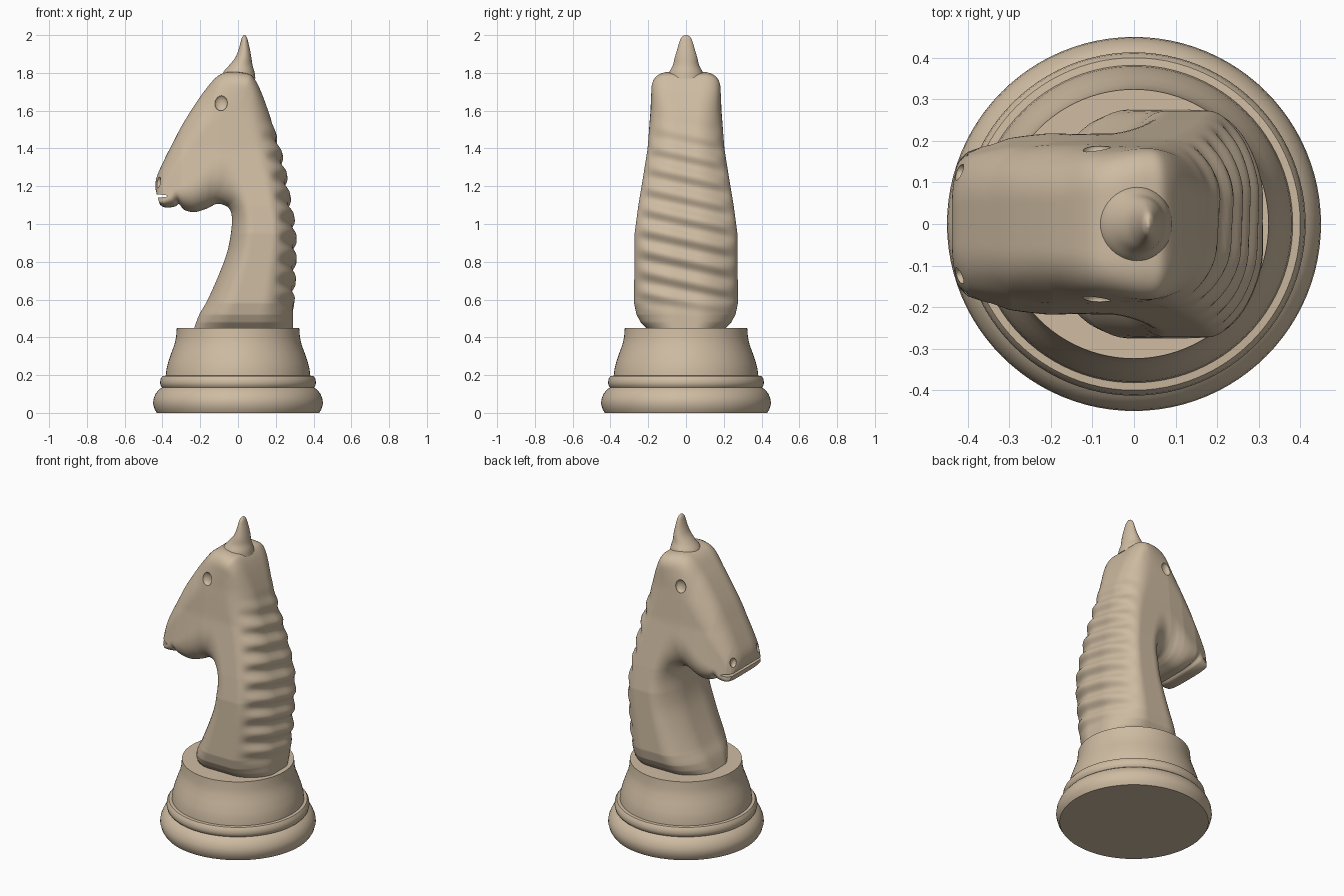
import bpy, bmesh, math
from mathutils import Vector

if "Cube" in bpy.data.objects:
    bpy.data.objects.remove(bpy.data.objects["Cube"])

TAN = bpy.data.materials.new("tan")
TAN.diffuse_color = (0.62, 0.50, 0.36, 1)
TAN.use_nodes = True
TAN.node_tree.nodes["Principled BSDF"].inputs["Base Color"].default_value = TAN.diffuse_color


def loft(name, rings, angle=35):
    """Skin a list of closed rings and cap both ends."""
    bm = bmesh.new()
    vs = [[bm.verts.new(p) for p in r] for r in rings]
    n = len(rings[0])
    for a, b in zip(vs, vs[1:]):
        for i in range(n):
            bm.faces.new((a[i], a[(i + 1) % n], b[(i + 1) % n], b[i]))
    bm.faces.new(vs[0])
    bm.faces.new(vs[-1])
    bmesh.ops.recalc_face_normals(bm, faces=bm.faces)
    me = bpy.data.meshes.new(name)
    bm.to_mesh(me)
    bm.free()
    ob = bpy.data.objects.new(name, me)
    bpy.context.collection.objects.link(ob)
    me.materials.append(TAN)
    bpy.ops.object.select_all(action='DESELECT')
    ob.select_set(True)
    bpy.context.view_layer.objects.active = ob
    bpy.ops.object.shade_smooth_by_angle(angle=math.radians(angle))
    return ob


def ellipse(cx, rx, ry, z, n=64):
    return [(cx + rx * math.cos(2 * math.pi * i / n), ry * math.sin(2 * math.pi * i / n), z) for i in range(n)]


def lerp(table, v):
    if v <= table[0][0]:
        return table[0][1]
    for (a, p), (b, q) in zip(table, table[1:]):
        if v <= b:
            return p + (q - p) * (v - a) / (b - a)
    return table[-1][1]


def spline(keys, sub):
    """Catmull-Rom through tuples of numbers."""
    out = []
    for i in range(len(keys) - 1):
        p = [keys[max(0, min(len(keys) - 1, i + k))] for k in (-1, 0, 1, 2)]
        for s in range(sub):
            t = s / sub
            out.append([0.5 * (2 * b + (c - a) * t + (2 * a - 5 * b + 4 * c - d) * t * t
                               + (3 * b - a - 3 * c + d) * t ** 3) for a, b, c, d in zip(*p)])
    return out + [list(keys[-1])]


def chaikin(pts, times):
    for _ in range(times):
        new = [pts[0]]
        for a, b in zip(pts, pts[1:]):
            new += [tuple(.75 * u + .25 * v for u, v in zip(a, b)),
                    tuple(.25 * u + .75 * v for u, v in zip(a, b))]
        pts = new + [pts[-1]]
    return pts


def smooth(a, b, v):
    v = max(0, min(1, (v - a) / (b - a)))
    return v * v * (3 - 2 * v)


# Turned base
PROFILE = [(.43, 0), (.442, .02), (.45, .05), (.447, .075), (.437, .1), (.42, .122), (.402, .135),
           (.41, .145), (.413, .16), (.41, .18), (.40, .195), (.382, .197), (.379, .23), (.369, .27),
           (.352, .32), (.337, .36), (.328, .40), (.324, .45)]
loft("base", [ellipse(0, r, r, z, 96) for r, z in PROFILE])

# Horse: sections run from front/jaw point to back/forehead point, with end flatness of each
SECTIONS = [(-.235, .44, .292, .44, .5, .5), (-.205, .52, .292, .52, .45, .5), (-.16, .6, .292, .6, .45, .5),
            (-.098, .74, .297, .76, .45, .5), (-.055, .86, .30, .88, .45, .5), (-.034, .98, .293, 1.0, .45, .5),
            (-.034, 1.05, .27, 1.13, .5, .5), (-.05, 1.085, .235, 1.33, .5, .5), (-.07, 1.098, .167, 1.577, .6, .55),
            (-.095, 1.106, .093, 1.76, .9, .6), (-.12, 1.104, .03, 1.80, .97, .6), (-.145, 1.092, -.087, 1.795, .8, .6),
            (-.17, 1.08, -.177, 1.705, .65, .6), (-.23, 1.063, -.283, 1.545, .65, .6),
            (-.285, 1.075, -.35, 1.42, .65, .6), (-.312, 1.105, -.40, 1.32, .65, .6),
            (-.335, 1.092, -.43, 1.25, .7, .6), (-.38, 1.087, -.438, 1.20, .7, .6),
            (-.41, 1.10, -.432, 1.165, .7, .6), (-.42, 1.125, -.425, 1.14, .7, .6)]
WIDTH = [(.44, .2), (.48, .24), (.52, .262), (.58, .275), (.95, .272), (1.1, .252), (1.25, .227),
         (1.4, .203), (1.6, .188), (1.82, .182)]
MUZZLE = [(-.44, .5), (-.42, .62), (-.40, .70), (-.3, .87), (-.2, .96), (-.1, 1)]


def horse_ring(fx, fz, bx, bz, kb, kf):
    half = chaikin([(0, 0), (0, kf), (.2, 1), (.5, 1), (.78, 1), (1, kb), (1, 0)], 3)
    ring = []
    for side, pts in ((1, half), (-1, half[-2:0:-1])):
        for t, k in pts:
            x, z = fx + (bx - fx) * t, fz + (bz - fz) * t
            y = side * k * lerp(WIDTH, z) * lerp(MUZZLE, x)
            # slanted mane ripples on the back of the neck
            amp = .011 * smooth(.72, .92, t) * smooth(.5, .65, z) * (1 - smooth(1.35, 1.6, z)) * smooth(.08, .15, x)
            ring.append((x + amp * math.sin(2 * math.pi * (z + .22 * y) / .112), y, z))
    return ring


horse = loft("horse_head", [horse_ring(*s) for s in spline(SECTIONS, 16)])

# Ear crest
EAR = [(0, .092, .1, 1.77), (.005, .082, .088, 1.805), (.015, .062, .07, 1.84), (.028, .043, .06, 1.88),
       (.033, .031, .048, 1.92), (.034, .022, .038, 1.955), (.034, .014, .026, 1.985), (.034, .004, .008, 2.0)]
loft("ear", [ellipse(c, a, b, z, 40) for c, a, b, z in spline(EAR, 4)], 60)

# Carved eyes, nostrils and mouth
bpy.context.view_layer.update()
carvings = []


def carve(name, loc, scale):
    bpy.ops.mesh.primitive_uv_sphere_add(segments=32, ring_count=16, radius=1, location=loc)
    ob = bpy.context.object
    ob.name = name
    ob.scale = scale
    ob.hide_render = True
    carvings.append(ob)


for side in (1, -1):
    for name, x, z, size in (("eye_cutter", -.09, 1.64, (.034, .022, .041)),
                             ("nostril_cutter", -.421, 1.22, (.018, .022, .03))):
        hit, p, _, _ = horse.ray_cast(Vector((x, side, z)), Vector((0, -side, 0)))
        carve(name, p if hit else (x, side * .15, z), size)
carve("mouth_cutter", (-.43, 0, 1.148), (.075, .3, .009))

for c in carvings:
    m = horse.modifiers.new(c.name, 'BOOLEAN')
    m.operation = 'DIFFERENCE'
    m.solver = 'EXACT'
    m.object = c
bpy.context.view_layer.objects.active = horse
for m in list(horse.modifiers):
    if m.type == 'BOOLEAN':
        bpy.ops.object.modifier_apply(modifier=m.name)
for c in carvings:
    bpy.data.objects.remove(c)
